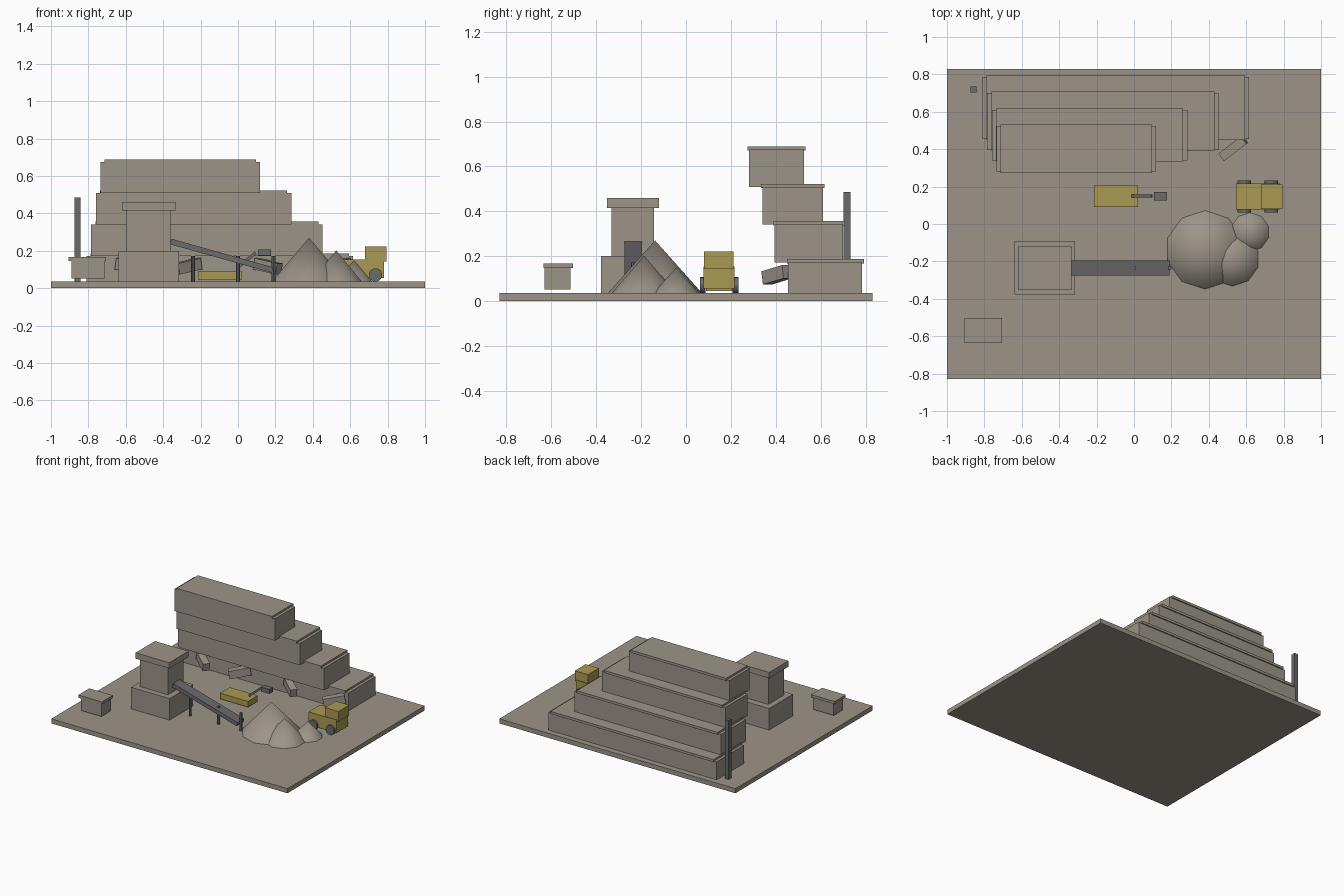
import bpy
import math
from mathutils import Vector

default_cube = bpy.data.objects.get("Cube")
if default_cube:
    bpy.data.objects.remove(default_cube, do_unlink=True)


def material(name, rgb):
    mat = bpy.data.materials.new(name)
    mat.use_nodes = True
    color = (*rgb, 1)
    mat.diffuse_color = color
    mat.node_tree.nodes["Principled BSDF"].inputs["Base Color"].default_value = color
    return mat


stone = material("warm grey stone", (0.33, 0.296, 0.25))
steel = material("dark grey steel", (0.145, 0.145, 0.15))
yellow = material("dull machine yellow", (0.40, 0.323, 0.084))


def finish(name, mat):
    obj = bpy.context.object
    obj.name = name
    obj.data.materials.append(mat)
    return obj


def block(name, mat, x, y, z):
    """Box given by its (min, max) range on each axis."""
    low, high = Vector((x[0], y[0], z[0])), Vector((x[1], y[1], z[1]))
    bpy.ops.mesh.primitive_cube_add(size=1, location=(low + high) / 2)
    bpy.context.object.scale = high - low
    return finish(name, mat)


def beam(name, mat, start, end, width, thick):
    """Box running between two points."""
    start, end = Vector(start), Vector(end)
    run = end - start
    tilt = -math.atan2(run.z, math.hypot(run.x, run.y))
    turn = math.atan2(run.y, run.x)
    bpy.ops.mesh.primitive_cube_add(size=1, location=(start + end) / 2,
                                    rotation=(0, tilt, turn))
    bpy.context.object.scale = (run.length, width, thick)
    return finish(name, mat)


def cylinder(name, mat, center, radius, depth, sides, rotation=(0, 0, 0)):
    bpy.ops.mesh.primitive_cylinder_add(vertices=sides, radius=radius, depth=depth,
                                        location=center, rotation=rotation)
    obj = finish(name, mat)
    bpy.ops.object.shade_smooth_by_angle(angle=math.radians(40))
    return obj


GROUND = 0.035

# Ground slab
block("ground_slab", stone, (-1, 1), (-0.83, 0.83), (0, GROUND))

# Stepped terraces, each with a thin cap
terraces = [
    ((-0.81, 0.615), (0.455, 0.785), (GROUND, 0.173)),
    ((-0.785, 0.452), (0.395, 0.70), (0.173, 0.342)),
    ((-0.76, 0.285), (0.34, 0.61), (0.342, 0.508)),
    ((-0.735, 0.117), (0.28, 0.525), (0.508, 0.675)),
]
for i, (x, y, z) in enumerate(terraces, 1):
    block(f"terrace_{i}", stone, x, y, z)
    block(f"terrace_cap_{i}", stone, (x[0] + 0.022, x[1] - 0.022),
          (y[0] - 0.006, y[1] + 0.008), (z[1] - 0.005, z[1] + 0.014))

# Sloping ramp blocks in front of the terraces, turned alternately
for i, x in enumerate((-0.58, -0.27, 0.16, 0.53), 1):
    side = -1 if i % 2 else 1
    half = Vector((side * 0.06, 0.046, 0.014))
    center = Vector((x, 0.405, 0.117))
    beam(f"ramp_{i}", stone, center - half, center + half, 0.05, 0.06)

# Crusher tower
block("tower_base", stone, (-0.64, -0.315), (-0.378, -0.092), (GROUND, 0.2))
block("tower_shaft", stone, (-0.597, -0.36), (-0.333, -0.143), (0.2, 0.415))
block("tower_roof", stone, (-0.62, -0.335), (-0.353, -0.12), (0.415, 0.46))

# Conveyor and its legs
beam("conveyor", steel, (-0.36, -0.235, 0.25), (0.185, -0.235, 0.097), 0.08, 0.03)
for i, x in enumerate((-0.24, 0, 0.19), 1):
    cylinder(f"conveyor_leg_{i}", steel, (x, -0.235, 0.104), 0.01, 0.138, 8)

# Gravel piles
piles = [(0.38, -0.138, 0.21, 0.235), (0.525, -0.187, 0.145, 0.167),
         (0.62, -0.043, 0.104, 0.115)]
for i, (x, y, radius, height) in enumerate(piles, 1):
    bpy.ops.mesh.primitive_cone_add(vertices=10, radius1=radius, depth=height,
                                    location=(x, y, GROUND + height / 2))
    finish(f"gravel_pile_{i}", stone)
    bpy.ops.object.shade_smooth_by_angle(angle=math.radians(40))

# Site office
block("office", stone, (-0.89, -0.715), (-0.63, -0.515), (0.052, 0.147))
block("office_roof", stone, (-0.907, -0.707), (-0.636, -0.503), (0.147, 0.168))

# Corner mast
block("mast", steel, (-0.875, -0.843), (0.702, 0.734), (GROUND, 0.485))

# Digger
block("digger_body", yellow, (-0.215, 0.022), (0.09, 0.207), (0.046, 0.09))
beam("digger_arm", steel, (-0.008, 0.149, 0.105), (0.095, 0.149, 0.19), 0.016, 0.016)
block("digger_bucket", steel, (0.107, 0.177), (0.126, 0.17), (0.175, 0.208))

# Haul truck
block("truck_body", yellow, (0.545, 0.78), (0.077, 0.217), (0.055, 0.155))
block("truck_cab", yellow, (0.68, 0.793), (0.081, 0.212), (0.143, 0.222))
for end, x in (("rear", 0.59), ("front", 0.735)):
    for side, y in (("right", 0.075), ("left", 0.22)):
        cylinder(f"{end}_{side}_wheel", steel, (x, y, 0.071), 0.036, 0.026, 16,
                 (math.pi / 2, 0, 0))
